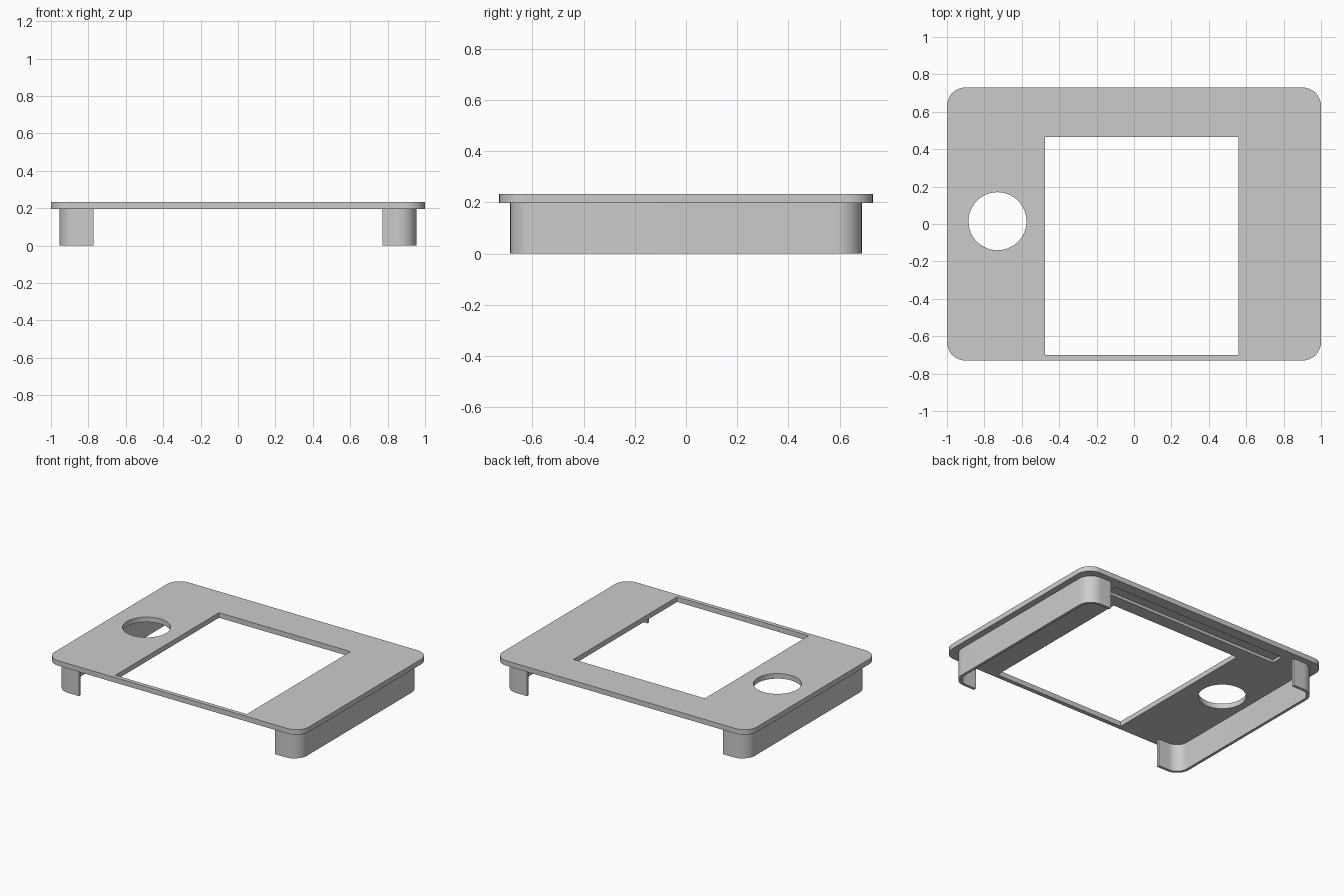
import bpy, bmesh, math

cube = bpy.data.objects.get("Cube")
if cube:
    bpy.data.objects.remove(cube, do_unlink=True)

grey = bpy.data.materials.new("plain_grey")
grey.use_nodes = True
colour = (0.6, 0.6, 0.6, 1)
grey.diffuse_color = colour
grey.node_tree.nodes["Principled BSDF"].inputs["Base Color"].default_value = colour


def arc(cx, cy, r, start, end, steps):
    """Points along an arc, angles in degrees."""
    angles = [math.radians(start + (end - start) * i / steps) for i in range(steps + 1)]
    return [(cx + r * math.cos(a), cy + r * math.sin(a)) for a in angles]


def rectangle(x0, x1, y0, y1):
    return [(x0, y0), (x1, y0), (x1, y1), (x0, y1)]


def rounded_rectangle(hx, hy, r):
    points = []
    for i, (sx, sy) in enumerate([(1, 1), (-1, 1), (-1, -1), (1, -1)]):
        points += arc(sx * (hx - r), sy * (hy - r), r, 90 * i, 90 * i + 90, 12)
    return points


def prism(name, outline, z0, z1):
    """Extrude a closed outline straight up."""
    bm = bmesh.new()
    face = bm.faces.new([bm.verts.new((x, y, z0)) for x, y in outline])
    top = bmesh.ops.extrude_face_region(bm, geom=[face])["geom"]
    verts = [g for g in top if isinstance(g, bmesh.types.BMVert)]
    bmesh.ops.translate(bm, verts=verts, vec=(0, 0, z1 - z0))
    bmesh.ops.recalc_face_normals(bm, faces=bm.faces)
    mesh = bpy.data.meshes.new(name)
    bm.to_mesh(mesh)
    bm.free()
    mesh.materials.append(grey)
    obj = bpy.data.objects.new(name, mesh)
    bpy.context.collection.objects.link(obj)
    return obj


def smooth(obj):
    bpy.ops.object.select_all(action="DESELECT")
    obj.select_set(True)
    bpy.context.view_layer.objects.active = obj
    bpy.ops.object.shade_smooth_by_angle(angle=math.radians(30))


PLATE_BOTTOM, PLATE_TOP = 0.197, 0.233

# Cover plate with a display window, a round hole and a shallow slot underneath
plate = prism("cover_plate", rounded_rectangle(1, 0.73, 0.1), PLATE_BOTTOM, PLATE_TOP)
cutters = [
    prism("window_cutter", rectangle(-0.475, 0.56, -0.70, 0.465), 0.1, 0.3),
    prism("round_hole_cutter", arc(-0.73, 0.015, 0.155, 0, 360, 64)[:-1], 0.1, 0.3),
    prism("slot_cutter", rectangle(-0.70, 0.70, 0.56, 0.65), 0.1, PLATE_BOTTOM + 0.02),
]
for cutter in cutters:
    mod = plate.modifiers.new(cutter.name, "BOOLEAN")
    mod.operation = "DIFFERENCE"
    mod.solver = "EXACT"
    mod.object = cutter
bpy.context.view_layer.update()
cut_mesh = bpy.data.meshes.new_from_object(
    plate.evaluated_get(bpy.context.evaluated_depsgraph_get()))
plate.modifiers.clear()
plate.data = cut_mesh
for cutter in cutters:
    bpy.data.objects.remove(cutter, do_unlink=True)
smooth(plate)

# Thin side walls that wrap round the corners
HX, HY, R, WALL, END = 0.955, 0.687, 0.1, 0.02, 0.772


def wall_path(inset):
    r = R - inset
    cx, cy = HX - R, HY - R
    return ([(END, -HY + inset)] + arc(cx, -cy, r, -90, 0, 12)
            + arc(cx, cy, r, 0, 90, 12) + [(END, HY - inset)])


outline = wall_path(0) + wall_path(WALL)[::-1]
for name, side in (("left_wall", 1), ("right_wall", -1)):
    smooth(prism(name, [(side * x, y) for x, y in outline], 0, PLATE_BOTTOM))
